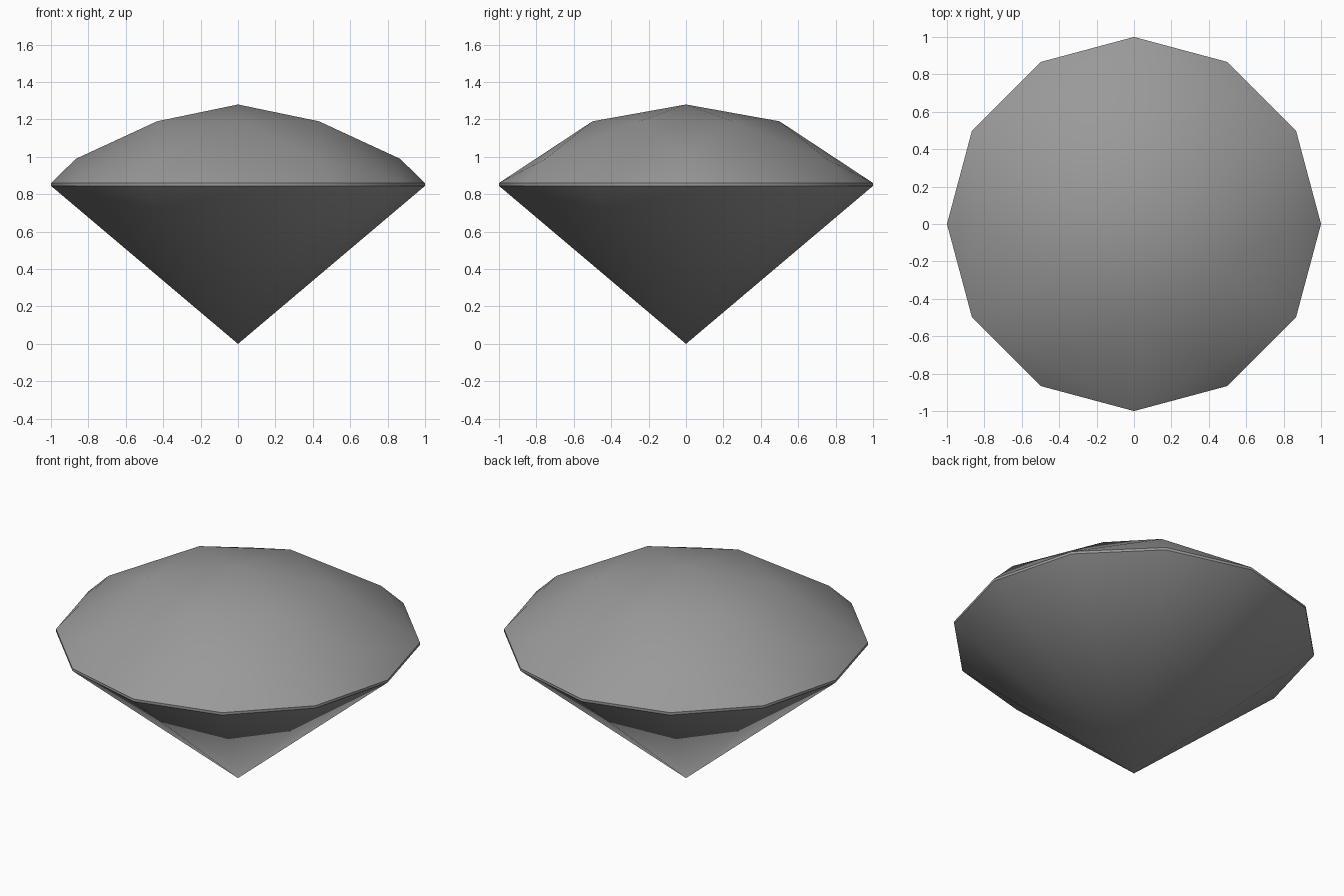
import bpy, bmesh
from math import cos, sin, radians

cube = bpy.data.objects.get("Cube")
if cube:
    bpy.data.objects.remove(cube, do_unlink=True)

# Stone colour
grey = bpy.data.materials.new("stone_grey")
grey.use_nodes = True
colour = (0.32, 0.32, 0.32, 1)
grey.diffuse_color = colour
grey.node_tree.nodes["Principled BSDF"].inputs["Base Color"].default_value = colour

bm = bmesh.new()


def ring(count, radius, z, start=0):
    """Evenly spaced vertices around the vertical axis."""
    angles = [radians(start + 360 * i / count) for i in range(count)]
    return [bm.verts.new((radius * cos(a), radius * sin(a), z)) for a in angles]


top = bm.verts.new((0, 0, 1.28))
table = ring(6, 0.5, 1.19, 30)
star = ring(6, 0.866, 0.99)
girdle_top = ring(12, 1, 0.86)
girdle_bottom = ring(12, 1, 0.845)
tip = bm.verts.new((0, 0, 0))

# Crown: cap, star facets, main facets and girdle facets
for i in range(6):
    before, after = table[i - 1], table[i]
    left, mid, right = (girdle_top[(2 * i + k) % 12] for k in (-1, 0, 1))
    for tri in ((top, before, after),
                (star[i], after, before),
                (star[i], right, after),
                (star[i], before, left),
                (star[i], left, mid),
                (star[i], mid, right)):
        bm.faces.new(tri)

# Girdle band and pointed pavilion
for i in range(12):
    j = (i + 1) % 12
    bm.faces.new((girdle_bottom[i], girdle_bottom[j], girdle_top[j], girdle_top[i]))
    bm.faces.new((tip, girdle_bottom[j], girdle_bottom[i]))

bmesh.ops.recalc_face_normals(bm, faces=bm.faces)
mesh = bpy.data.meshes.new("cut_gem")
bm.to_mesh(mesh)
bm.free()
mesh.materials.append(grey)

gem = bpy.data.objects.new("cut_gem", mesh)
bpy.context.collection.objects.link(gem)
bpy.ops.object.select_all(action="DESELECT")
gem.select_set(True)
bpy.context.view_layer.objects.active = gem
bpy.ops.object.shade_smooth_by_angle(angle=radians(32))
